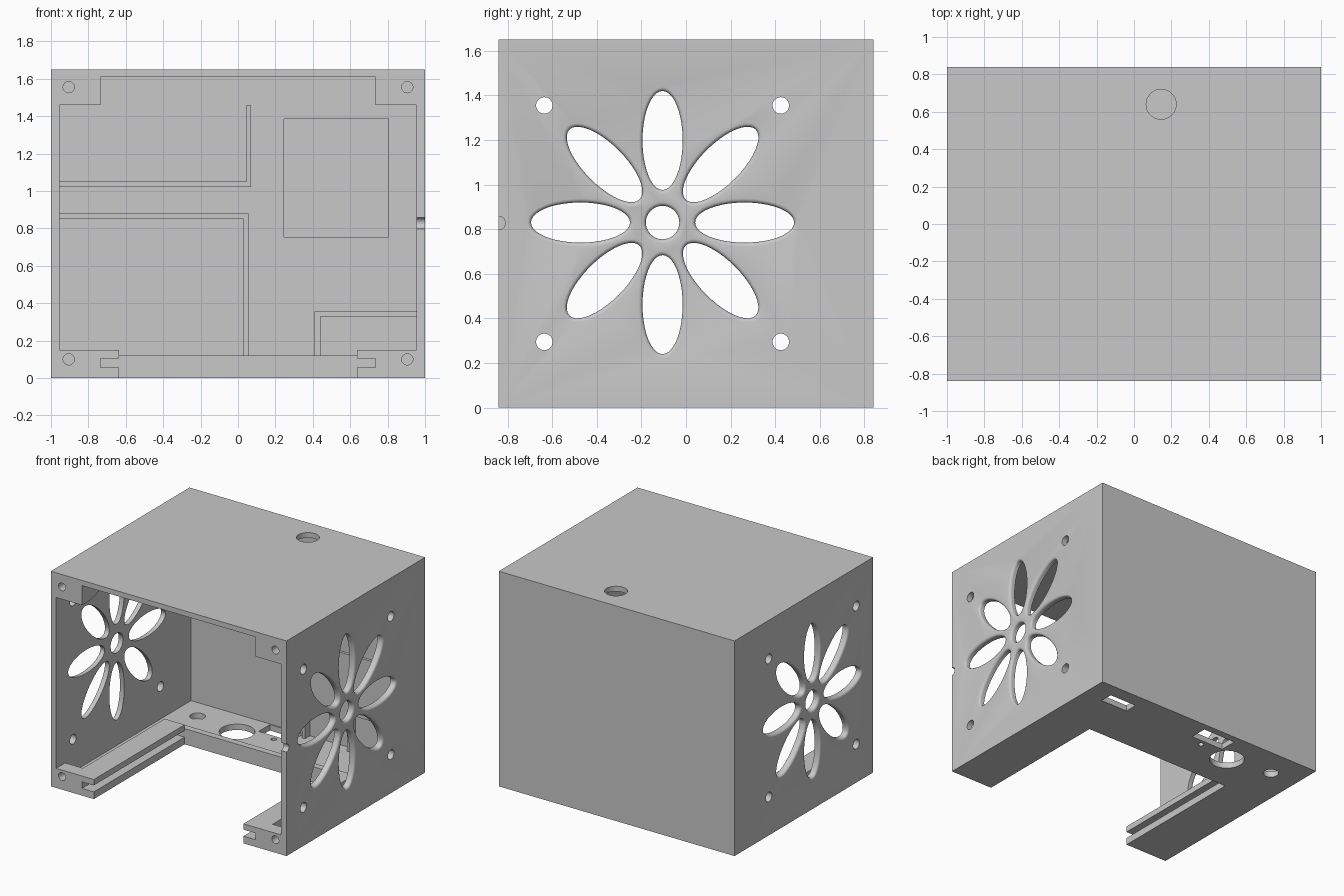
import bpy, bmesh, math
from mathutils import Matrix, Vector

cube = bpy.data.objects.get("Cube")
if cube:
    bpy.data.objects.remove(cube, do_unlink=True)

grey = bpy.data.materials.new("plain grey")
grey.use_nodes = True
grey.diffuse_color = (0.58, 0.58, 0.58, 1)
grey.node_tree.nodes["Principled BSDF"].inputs["Base Color"].default_value = (0.58, 0.58, 0.58, 1)

W, D, H = 1.0, 0.84, 1.65                  # half width, half depth, height
IN_X, IN_Y, FLOOR, CEIL = 0.955, 0.795, 0.045, 1.61
SLOT_X, SLOT_Y = 0.635, 0.26               # opening in the floor
BASE = FLOOR - 0.005                       # fittings sink slightly into the shell


def add_box(bm, lo, hi):
    lo, hi = Vector(lo), Vector(hi)
    size = Matrix.Diagonal((*(hi - lo), 1))
    bmesh.ops.create_cube(bm, size=1, matrix=Matrix.Translation((lo + hi) / 2) @ size)


def add_loft(bm, rings):
    """Closed solid through rings of equally many points."""
    loops = [[bm.verts.new(p) for p in ring] for ring in rings]
    n = len(loops[0])
    for a, b in zip(loops, loops[1:]):
        for i in range(n):
            j = (i + 1) % n
            bm.faces.new((a[i], a[j], b[j], b[i]))
    bm.faces.new(loops[0][::-1])
    bm.faces.new(loops[-1])


def add_rod(bm, axis, start, length, r, n=32):
    """Round rod running along one axis from its start point."""
    u, v = [k for k in range(3) if k != axis]
    rings = []
    for d in (0, length):
        ring = []
        for i in range(n):
            p = Vector(start)
            p[axis] += d
            p[u] += r * math.cos(math.tau * i / n)
            p[v] += r * math.sin(math.tau * i / n)
            ring.append(p)
        rings.append(ring)
    add_loft(bm, rings)


def finish(bm, name):
    bmesh.ops.recalc_face_normals(bm, faces=bm.faces)
    mesh = bpy.data.meshes.new(name)
    bm.to_mesh(mesh)
    bm.free()
    mesh.materials.append(grey)
    ob = bpy.data.objects.new(name, mesh)
    bpy.context.collection.objects.link(ob)
    return ob


def box(name, lo, hi):
    bm = bmesh.new()
    add_box(bm, lo, hi)
    return finish(bm, name)


def prism(name, axis, profile, a, b):
    """Extrude a profile in the other two axes along the given axis."""
    bm = bmesh.new()
    rings = []
    for t in (a, b):
        ring = []
        for p in profile:
            q = list(p)
            q.insert(axis, t)
            ring.append(q)
        rings.append(ring)
    add_loft(bm, rings)
    return finish(bm, name)


def cut(target, bm):
    tool = finish(bm, "cutter")
    tool.hide_render = True
    mod = target.modifiers.new("cut", 'BOOLEAN')
    mod.operation, mod.solver, mod.object = 'DIFFERENCE', 'EXACT', tool
    bpy.context.view_layer.objects.active = target
    bpy.ops.object.modifier_apply(modifier=mod.name)
    bpy.data.objects.remove(tool, do_unlink=True)


# Rounded mouth of the vent holes: position through one wall and widening there
FILLET, STEPS = 0.018, 4
mouth = [(W + 0.02, FILLET)]
for k in range(STEPS + 1):
    t = math.pi / 2 * k / STEPS
    mouth.append((W - FILLET * (1 - math.cos(t)), FILLET * (1 - math.sin(t))))
mouth.append((IN_X - 0.05, 0))
VENT_Y, VENT_Z = -0.105, 0.83


def add_vent(bm, dist, angle, a, b, n=40):
    """Ellipse pointing away from the vent centre, flared at the outer walls."""
    c, s = math.cos(angle), math.sin(angle)
    for side in (1, -1):
        rings = []
        for x, e in mouth:
            ring = []
            for i in range(n):
                t = math.tau * i / n
                p, q = dist + (a + e) * math.cos(t), (b + e) * math.sin(t)
                ring.append((side * x, VENT_Y + p * c - q * s, VENT_Z + p * s + q * c))
            rings.append(ring)
        add_loft(bm, rings)


# Shell, hollow and open to the front
shell = box("shell", (-W, -D, 0), (W, D, H))
bm = bmesh.new()
add_box(bm, (-IN_X, -D - 0.1, FLOOR), (IN_X, IN_Y, CEIL))
cut(shell, bm)

# Floor slot
bm = bmesh.new()
add_box(bm, (-SLOT_X, -D - 0.1, -0.1), (SLOT_X, SLOT_Y, 0.2))
cut(shell, bm)

# Flower-shaped vents in both side walls, every other petal per cut
for first in (0, 1):
    bm = bmesh.new()
    for k in range(first, 8, 2):
        add_vent(bm, 0.368, k * math.pi / 4, 0.222, 0.09)
    cut(shell, bm)

# Vent centres and screw holes in the side walls
bm = bmesh.new()
add_vent(bm, 0, 0, 0.075, 0.075)
for y in (-0.635, 0.425):
    for z in (0.295, 1.355):
        add_rod(bm, 0, (-1.1, y, z), 2.2, 0.037)
cut(shell, bm)

# Holes in the floor and top, cable notch, shallow pocket in the back wall
bm = bmesh.new()
add_rod(bm, 2, (-0.40, 0.56, -0.1), 0.2, 0.125, 48)
add_rod(bm, 2, (-0.77, 0.61, -0.1), 0.2, 0.055)
add_rod(bm, 2, (-0.12, 0.605, -0.1), 0.2, 0.02)
add_box(bm, (0.60, 0.63, -0.1), (0.83, 0.73, 0.1))
add_box(bm, (-0.28, 0.65, -0.1), (0, 0.785, 0.1))
add_rod(bm, 2, (0.145, 0.64, 1.5), 0.3, 0.08)
add_rod(bm, 0, (0.9, -D, 0.828), 0.2, 0.03)
add_box(bm, (0.245, 0.7, 0.755), (0.805, IN_Y + 0.02, 1.385))
cut(shell, bm)

# Grooved rails and screw blocks on each side
rail = [(0.635, BASE), (0.805, BASE), (0.805, 0.15), (0.635, 0.15),
        (0.635, 0.105), (0.735, 0.105), (0.735, 0.055), (0.635, 0.055)]
curve = [(-D, CEIL + 0.005), (-D, 1.46)]
for k in range(9):
    t = math.pi / 2 * k / 8
    curve.append((-0.76 + 0.2 * math.sin(t), CEIL - 0.15 * math.cos(t)))
curve.append((-0.56, CEIL + 0.005))

for side, s in (("left", 1), ("right", -1)):
    prism(side + "_rail", 1, [(s * x, z) for x, z in rail], -D, SLOT_Y)
    inner, outer = s * 0.805, s * (IN_X + 0.005)
    lower = box(side + "_lower_screw_block", (min(inner, outer), -D, BASE),
                (max(inner, outer), -0.73, 0.15))
    upper = prism(side + "_upper_screw_block", 0, curve, s * 0.735, outer)
    for block, z, depth in ((lower, 0.1, 0.09), (upper, 1.555, 0.15)):
        bm = bmesh.new()
        add_rod(bm, 1, (s * 0.905, -D - 0.05, z), depth + 0.05, 0.03)
        cut(block, bm)

# Stop at the back of the floor slot
box("rail_stop", (-0.805, SLOT_Y, BASE), (0.805, SLOT_Y + 0.05, 0.12))

# Thin dividers on the inside of the back wall
RIB_Y, RIB_END = IN_Y - 0.06, IN_Y + 0.005
ribs = {
    "lower_shelf_rib": (-0.96, 0.85, 0.055, 0.88),
    "lower_upright_rib": (0.03, BASE, 0.055, 0.85),
    "upper_shelf_rib": (-0.96, 1.02, 0.07, 1.05),
    "upper_upright_rib": (0.045, 1.05, 0.07, 1.46),
    "corner_shelf_rib": (0.41, 0.33, 0.96, 0.355),
    "corner_upright_rib": (0.41, BASE, 0.44, 0.33),
}
for name, (x0, z0, x1, z1) in ribs.items():
    box(name, (x0, RIB_Y, z0), (x1, RIB_END, z1))

# Smooth the round holes, keep the box edges sharp
bpy.ops.object.select_all(action='DESELECT')
for ob in bpy.context.collection.objects:
    if ob.type == 'MESH':
        ob.select_set(True)
bpy.context.view_layer.objects.active = shell
bpy.ops.object.shade_smooth_by_angle(angle=math.radians(30))
